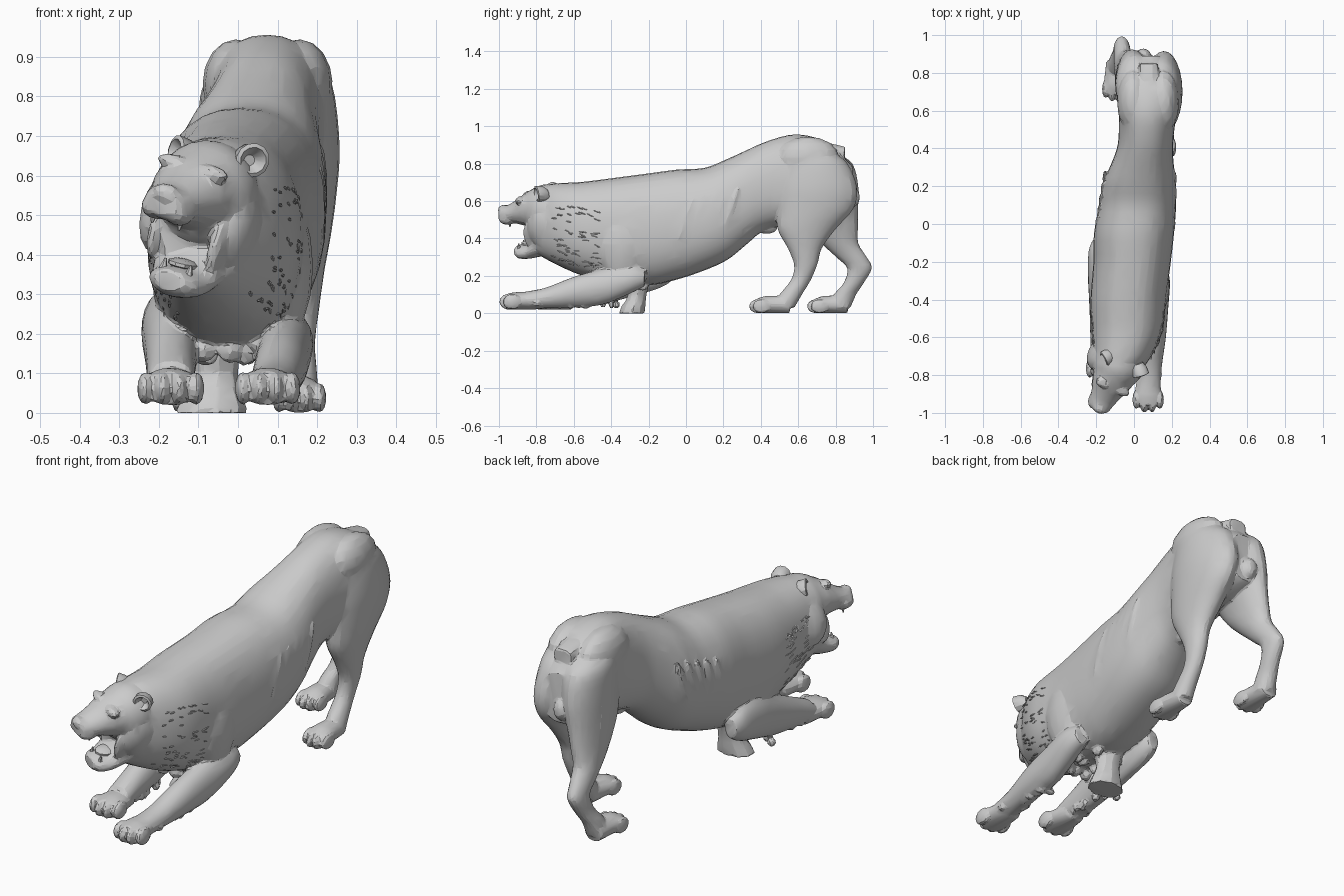
import bpy, bmesh, math, random
from mathutils import Matrix, Vector

if "Cube" in bpy.data.objects:
    bpy.data.objects.remove(bpy.data.objects["Cube"])

random.seed(4)
I4 = Matrix.Identity(4)


def catmull(rows, steps):
    """Interpolate section rows smoothly."""
    if steps < 2:
        return [Vector(r) for r in rows]
    p = [Vector(r) for r in [rows[0]] + list(rows) + [rows[-1]]]
    out = []
    for i in range(1, len(p) - 2):
        a, b, c, d = p[i - 1:i + 3]
        for k in range(steps):
            t = k / steps
            out.append(0.5 * (2 * b + (c - a) * t + (2 * a - 5 * b + 4 * c - d) * t * t
                              + (3 * b - a - 3 * c + d) * t ** 3))
    return out + [p[-2]]


def loft(bm, rows, axis='y', n=24, steps=4, power=2.0, mat=I4):
    """rows: (x, y, z, half width in x, half size in z or y)"""
    rings = []
    for x, y, z, a, b in catmull(rows, steps):
        ring = []
        for k in range(n):
            t = 2 * math.pi * k / n
            c, s = math.cos(t), math.sin(t)
            u = a * math.copysign(abs(c) ** (2 / power), c)
            v = b * math.copysign(abs(s) ** (2 / power), s)
            co = (x + u, y, z + v) if axis == 'y' else (x + u, y + v, z)
            ring.append(bm.verts.new(mat @ Vector(co)))
        rings.append(ring)
    for r, q in zip(rings, rings[1:]):
        for k in range(n):
            bm.faces.new((r[k], r[(k + 1) % n], q[(k + 1) % n], q[k]))
    bm.faces.new(rings[0])
    bm.faces.new(rings[-1])


def blob(bm, loc, size, mat=I4, rot=I4, seg=16):
    m = mat @ Matrix.Translation(loc) @ rot @ Matrix.Diagonal((*size, 1))
    bmesh.ops.create_uvsphere(bm, u_segments=seg, v_segments=max(4, seg // 2), radius=1, matrix=m)


def finish(bm, name, angle=30):
    bmesh.ops.recalc_face_normals(bm, faces=bm.faces)
    me = bpy.data.meshes.new(name)
    bm.to_mesh(me)
    bm.free()
    ob = bpy.data.objects.new(name, me)
    bpy.context.collection.objects.link(ob)
    shade(ob, angle)
    return ob


def shade(ob, angle):
    bpy.ops.object.select_all(action='DESELECT')
    ob.select_set(True)
    bpy.context.view_layer.objects.active = ob
    bpy.ops.object.shade_smooth_by_angle(angle=math.radians(angle))


def paw(bm, x, toe, length, hw, z0, h=.038):
    loft(bm, [(x, toe + length, z0 + .045, hw * .7, .045), (x, toe + .1, z0 + .047, hw * .9, .047),
              (x, toe + .04, z0 + h, hw * .85, h)])
    for i in range(4):
        back = .02 if i in (0, 3) else 0
        blob(bm, (x + (i - 1.5) * hw * .52, toe + .05 + back, z0 + h), (hw * .26, .05, h))


body = bmesh.new()

# torso: y, centre x, half width, top z, bottom z
TORSO = [(-.80, -.09, .10, .62, .32), (-.74, -.075, .14, .685, .285), (-.65, -.05, .17, .697, .24),
         (-.55, -.035, .19, .703, .2), (-.40, -.03, .20, .722, .16), (-.20, -.01, .205, .748, .15),
         (-.05, .0, .212, .768, .18), (.10, .02, .203, .778, .23), (.22, .03, .192, .825, .285),
         (.32, .045, .165, .87, .365), (.42, .06, .146, .915, .445), (.55, .07, .15, .953, .48),
         (.65, .075, .16, .95, .5), (.75, .075, .155, .915, .5), (.82, .07, .14, .855, .52),
         (.89, .07, .09, .79, .55)]
loft(body, [(c, y, (t + b) / 2, w, (t - b) / 2) for y, c, w, t, b in TORSO], n=32, power=2.3)

# tail stump
loft(body, [(.078, .70, .88, .06, .045), (.078, .79, .868, .055, .038), (.078, .85, .856, .05, .036)],
     n=10, power=2.6)

# hind legs
loft(body, [(.145, .66, .86, .08, .13), (.145, .685, .80, .1, .18),
            (.157, .70, .67, .1, .215), (.16, .69, .56, .09, .205), (.16, .645, .45, .075, .155),
            (.162, .635, .35, .055, .092), (.16, .64, .26, .045, .062), (.155, .615, .18, .04, .053),
            (.155, .56, .1, .045, .06), (.155, .52, .03, .05, .06)], axis='z')
loft(body, [(.01, .68, .86, .08, .12), (.004, .73, .80, .1, .16),
            (-.005, .745, .67, .095, .178), (-.02, .755, .55, .08, .165), (-.035, .785, .45, .065, .135),
            (-.05, .825, .37, .055, .098), (-.06, .885, .30, .047, .082), (-.065, .928, .24, .042, .066),
            (-.075, .895, .16, .04, .054), (-.09, .85, .1, .045, .06), (-.095, .82, .03, .05, .06)], axis='z')
paw(body, .155, .335, .22, .066, 0)
paw(body, -.10, .645, .22, .066, 0)

# rounded hip bones that square off the rump
for x in (.155, -.005):
    blob(body, (x, .65, .83), (.085, .17, .115))

# front legs lying forward, with shoulders
loft(body, [(.13, -.22, .19, .04, .045), (.13, -.30, .18, .06, .075), (.115, -.45, .14, .066, .095),
            (.105, -.60, .115, .064, .08), (.09, -.75, .082, .058, .055), (.08, -.86, .07, .06, .046)])
loft(body, [(-.185, -.08, .215, .03, .045), (-.185, -.14, .22, .055, .085), (-.178, -.27, .2, .066, .105),
            (-.17, -.42, .155, .067, .1), (-.17, -.57, .11, .062, .075), (-.17, -.69, .08, .06, .05)])
paw(body, .075, -1.0, .2, .08, .02, .042)
paw(body, -.17, -.835, .2, .082, .02, .042)
for x in (.11, -.14):
    blob(body, (x, -.34, .37), (.08, .14, .19))

# broken support and rubble under the chest and forearms
loft(body, [(-.07, -.29, 0, .095, .07), (-.065, -.28, .04, .08, .065), (-.06, -.26, .1, .06, .05),
            (-.06, -.26, .22, .08, .08)], axis='z', n=9, steps=2)
for i in range(26):
    blob(body, (random.uniform(-.12, .08), random.uniform(-.48, -.22), random.uniform(.15, .19)),
         [random.uniform(.02, .035) for _ in range(3)], seg=6)
for i in range(30):
    x, y = random.choice(((.1, -.55), (-.17, -.42)))
    blob(body, (x + random.uniform(-.04, .04), y + random.uniform(-.25, .05), random.uniform(.04, .06)),
         [random.uniform(.015, .025) for _ in range(3)], seg=6)

# belly and rear bulges
blob(body, (.06, .43, .455), (.03, .06, .03))
blob(body, (.05, .885, .62), (.042, .045, .055))

# ribs on both flanks
for side, grow in ((-1, .202), (1, .197)):
    for i in range(5):
        blob(body, (.01 + .022 * i / 4 + side * (grow - .004 * i), i * .06, .5 + .015 * i), (.013, .018, .12),
             rot=Matrix.Rotation(math.radians(-20), 4, 'X'))

# head, turned and tilted towards -x
HEAD = (Matrix.Translation((-.09, -.76, .55)) @ Matrix.Rotation(math.radians(-23), 4, 'Z')
        @ Matrix.Rotation(math.radians(15), 4, 'Y'))
blob(body, (0, .02, .0), (.135, .14, .14), HEAD, seg=24)
loft(body, [(0, -.04, .01, .115, .115), (0, -.10, .006, .1, .088), (0, -.15, -.005, .08, .066),
            (0, -.20, -.016, .066, .048), (0, -.235, -.018, .055, .042), (0, -.25, -.018, .04, .03)], mat=HEAD)
loft(body, [(.02, .05, -.13, .1, .1), (.025, -.03, -.18, .095, .065), (.032, -.09, -.212, .08, .042),
            (.035, -.14, -.217, .066, .037), (.035, -.168, -.213, .04, .026)], mat=HEAD)
blob(body, (0, -.236, .004), (.038, .027, .026), HEAD)
for s in (-1, 1):
    blob(body, (s * .055, -.105, .072), (.045, .026, .02), HEAD)
    blob(body, (s * .033, -.2, -.036), (.036, .052, .034), HEAD)
    blob(body, (s * .085 + .012, -.05, -.11), (.022, .04, .075), HEAD)
    blob(body, (s * .105, .03, -.07), (.05, .09, .11), HEAD)

# fuse everything into one carved skin, then thin it to facets
lion = finish(body, "lion_body")
m = lion.modifiers.new("fuse", 'REMESH')
m.mode, m.voxel_size = 'VOXEL', .007
m = lion.modifiers.new("soften", 'SMOOTH')
m.factor, m.iterations = .5, 4
m = lion.modifiers.new("facets", 'DECIMATE')
m.ratio = .05
dg = bpy.context.evaluated_depsgraph_get()
lion.data = bpy.data.meshes.new_from_object(lion.evaluated_get(dg))
lion.modifiers.clear()
shade(lion, 15)

# ears: open cups facing forward and outward
for s, name, lift in ((-1, "left_ear", .08), (1, "right_ear", .115)):
    bm = bmesh.new()
    em = HEAD @ Matrix.Translation((s * .092, .03, lift)) @ Matrix.Rotation(math.radians(s * 40), 4, 'Z')
    loft(bm, [(0, .04, -.01, .03, .03), (0, .015, 0, .042, .042), (0, -.02, .005, .044, .044),
              (0, -.024, .005, .034, .034), (0, .008, 0, .014, .014)], n=12, steps=1, mat=em)
    finish(bm, name)

# eyes
bm = bmesh.new()
for s in (-1, 1):
    blob(bm, (s * .055, -.108, .045), (.024, .014, .014), HEAD, seg=10)
finish(bm, "eyes")

# short fangs and tongue inside the open mouth
bm = bmesh.new()
for s in (-1, 1):
    for x, y, z, flip in ((s * .038, -.19, -.068, math.pi), (s * .036 + .035, -.135, -.178, 0)):
        bmesh.ops.create_cone(bm, cap_ends=True, segments=6, radius1=.011, radius2=.003, depth=.028,
                              matrix=HEAD @ Matrix.Translation((x, y, z)) @ Matrix.Rotation(flip, 4, 'X'))
finish(bm, "fangs")
bm = bmesh.new()
blob(bm, (.03, -.085, -.172), (.04, .055, .014), HEAD, seg=10)
finish(bm, "tongue")

# mane locks: thin carved tufts around the neck
bm = bmesh.new()
for i in range(120):
    y = random.uniform(-.70, -.46)
    t = random.uniform(-.95, .4)
    t = t if i % 2 else math.pi - t
    k = max(j for j in range(len(TORSO)) if TORSO[j][0] <= y)
    f = (y - TORSO[k][0]) / (TORSO[k + 1][0] - TORSO[k][0])
    _, c, w, top, bot = [p + (q - p) * f for p, q in zip(TORSO[k], TORSO[k + 1])]
    e = 2 / 2.3
    x = c + (w - .003) * math.copysign(abs(math.cos(t)) ** e, math.cos(t))
    z = (top + bot) / 2 + (top - bot) / 2 * math.copysign(abs(math.sin(t)) ** e, math.sin(t))
    blob(bm, (x, y, z), (.006, .028, .004), seg=6,
         rot=Matrix.Rotation(random.uniform(-.5, .1), 4, 'X'))
finish(bm, "mane_locks")
